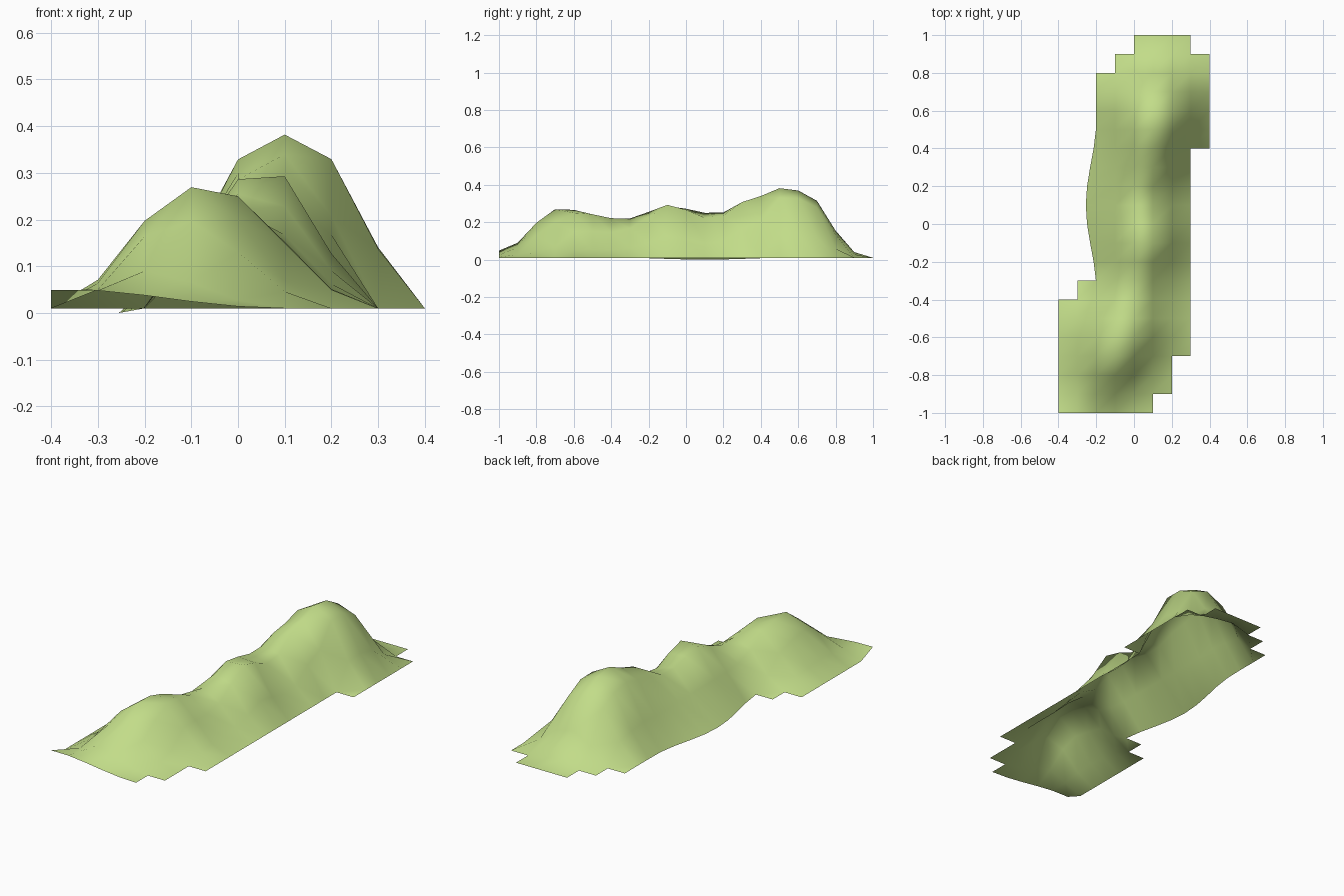
import bpy
import bmesh
import math

default_cube = bpy.data.objects.get("Cube")
if default_cube:
    bpy.data.objects.remove(default_cube, do_unlink=True)

CELL = 0.1
ROWS = 20
FOOT = 0.01

# Crest height above the foot and crest x position, row by row from front to back
CREST_HEIGHT = [.04, .08, .19, .26, .265, .245, .215, .21, .25, .295, .275,
                .245, .25, .3, .33, .372, .36, .305, .145, .03, 0]
CREST_X = [-.35, -.2, -.12, -.09, -.06, -.04, -.02, 0, .04, .07, .06,
           .04, .05, .08, .1, .11, .12, .12, .11, .1, .15]


def cell_columns(row):
    """First and last grid column of one row of cells."""
    if row < 7:
        low = -4 if row < 6 else -3
    else:
        low = max(-2, row - 19)
    if row < 3:
        high = min(row + 1, 2)
    else:
        high = 4 if 14 <= row < 19 else 3
    return low, high


def foot_columns(row):
    """Columns where the slope meets the ground: the inner corner at each step."""
    low_a, high_a = cell_columns(max(row - 1, 0))
    low_b, high_b = cell_columns(min(row, ROWS - 1))
    return max(low_a, low_b), min(high_a, high_b)


def slope_height(x, row):
    """Bell-shaped cross-section that falls from the crest to both feet."""
    low, high = foot_columns(row)
    crest = CREST_X[row]
    if x < crest:
        foot = -0.9 if row == 0 else low * CELL
        power = 1.0 if row < 7 else 1.35
    else:
        foot = high * CELL
        if row < 7:
            power = 0.9
        else:
            power = 1.2 if row > 12 else 1.0
    t = min(1, abs(x - crest) / abs(foot - crest))
    return FOOT + CREST_HEIGHT[row] * (0.5 + 0.5 * math.cos(math.pi * t ** power))


# Ridge surface: a stepped-edge grid of ground cells
bm = bmesh.new()
points = {}


def point(column, row):
    if (column, row) not in points:
        x, y = column * CELL, row * CELL - 1
        z = slope_height(x, row)
        # The middle of the left-hand edge bulges outward and dips
        if column == -2 and abs(y - 0.1) < 0.45:
            bulge = math.cos((y - 0.1) / 0.45 * math.pi / 2) ** 2
            x -= 0.055 * bulge
            z -= FOOT * bulge
        points[column, row] = bm.verts.new((x, y, z))
    return points[column, row]


for row in range(ROWS):
    for column in range(*cell_columns(row)):
        face = bm.faces.new((point(column, row), point(column + 1, row),
                             point(column + 1, row + 1), point(column, row + 1)))
        face.smooth = True

mesh = bpy.data.meshes.new("hill_ridge")
bm.to_mesh(mesh)
bm.free()
hill = bpy.data.objects.new("hill_ridge", mesh)
bpy.context.collection.objects.link(hill)

# Grass colour
grass = bpy.data.materials.new("grass_green")
grass.use_nodes = True
colour = (0.54, 0.72, 0.25, 1)
grass.diffuse_color = colour
shader = grass.node_tree.nodes["Principled BSDF"]
shader.inputs["Base Color"].default_value = colour
shader.inputs["Roughness"].default_value = 0.9
mesh.materials.append(grass)
